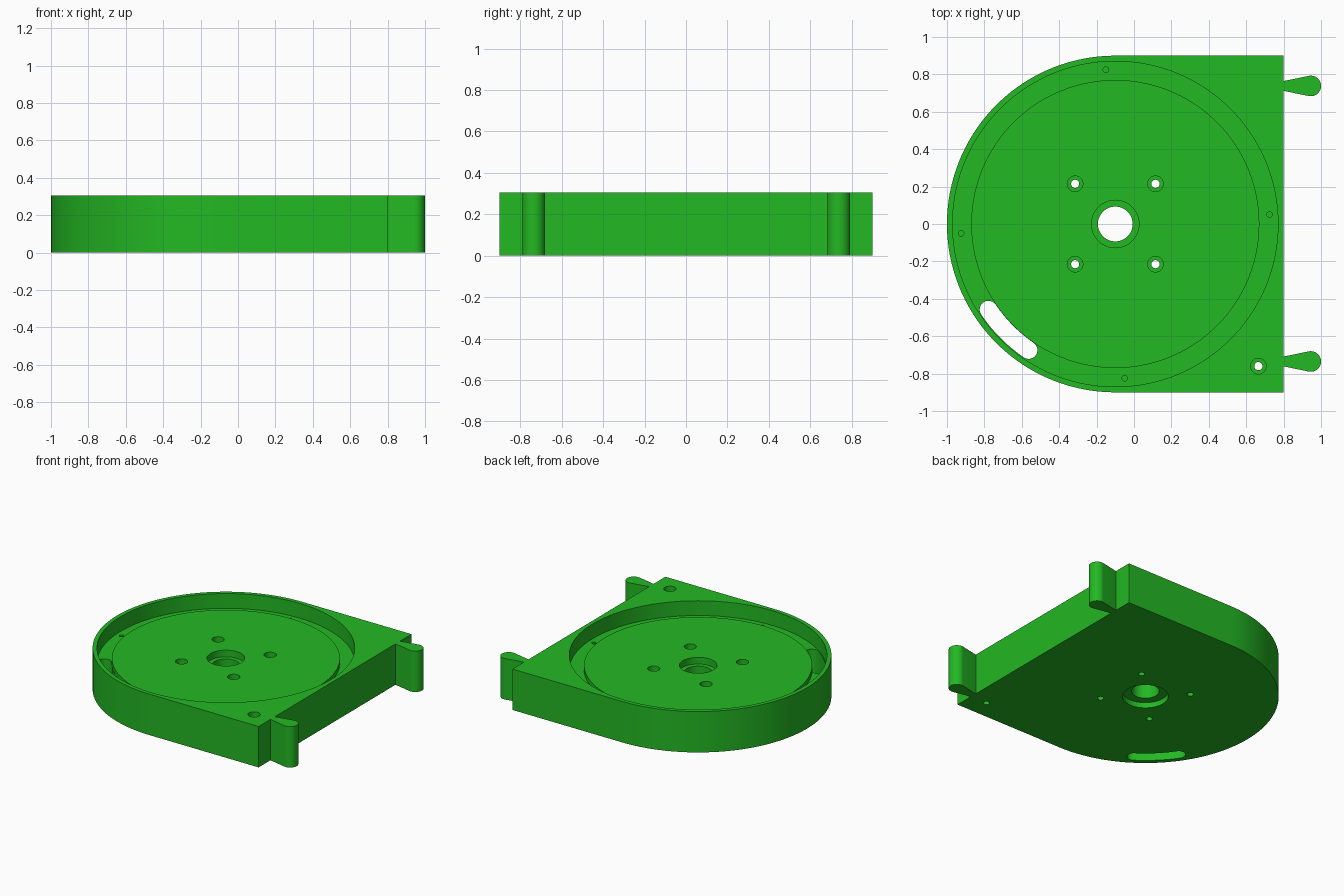
import bpy, bmesh, math

if "Cube" in bpy.data.objects:
    bpy.data.objects.remove(bpy.data.objects["Cube"])

H = 0.305            # overall height
CX = -0.10           # centre of the round housing
FLOOR, DECK = 0.195, 0.23   # groove floor and raised deck heights

green = bpy.data.materials.new("bright_green")
green.diffuse_color = (0.017, 0.48, 0.017, 1)
green.use_nodes = True
green.node_tree.nodes["Principled BSDF"].inputs["Base Color"].default_value = green.diffuse_color


def prism(name, pts, z0, z1):
    """Extrude a counter-clockwise outline from z0 to z1."""
    bm = bmesh.new()
    face = bm.faces.new([bm.verts.new((x, y, z0)) for x, y in pts])
    top = bmesh.ops.extrude_face_region(bm, geom=[face])["geom"]
    bmesh.ops.translate(bm, vec=(0, 0, z1 - z0),
                        verts=[v for v in top if isinstance(v, bmesh.types.BMVert)])
    bmesh.ops.recalc_face_normals(bm, faces=bm.faces)
    mesh = bpy.data.meshes.new(name)
    bm.to_mesh(mesh)
    bm.free()
    mesh.materials.append(green)
    ob = bpy.data.objects.new(name, mesh)
    bpy.context.collection.objects.link(ob)
    return ob


def arc(cx, cy, r, a0, a1, n):
    """Points on an arc, angles in degrees, both ends included."""
    angles = [math.radians(a0 + (a1 - a0) * i / n) for i in range(n + 1)]
    return [(cx + r * math.cos(a), cy + r * math.sin(a)) for a in angles]


def disc(name, x, y, r, z0, z1, n=32):
    return prism(name, arc(x, y, r, 0, 360, n)[:-1], z0, z1)


def combine(target, tool, operation="DIFFERENCE"):
    """Apply a boolean and remove the tool."""
    mod = target.modifiers.new("bool", "BOOLEAN")
    mod.operation, mod.solver, mod.object = operation, "EXACT", tool
    bpy.context.view_layer.objects.active = target
    bpy.ops.object.modifier_apply(modifier=mod.name)
    bpy.data.objects.remove(tool, do_unlink=True)


# Housing: half round on the left, square on the right
housing = prism("housing", arc(CX, 0, 0.9, 90, 270, 80) + [(0.8, -0.9), (0.8, 0.9)], 0, H)

# Round pocket with a raised deck, leaving a groove around it
combine(housing, disc("pocket", CX, 0, 0.87, FLOOR, H + 0.1, 144))
combine(housing, disc("deck", CX, 0, 0.77, 0.1, DECK, 144), "UNION")

# Central bore with a counterbore on both sides
combine(housing, disc("bore", CX, 0, 0.093, -0.1, 0.5, 48))
combine(housing, disc("upper_counterbore", CX, 0, 0.127, DECK - 0.05, 0.5, 48))
combine(housing, disc("lower_counterbore", CX, 0, 0.155, -0.1, 0.04, 48))

# Counterbored screw holes: four around the bore, one in the corner
screws = [(CX + sx * 0.215, sy * 0.215, DECK) for sx in (-1, 1) for sy in (-1, 1)]
for x, y, top in screws + [(0.665, -0.76, H)]:
    combine(housing, disc("screw_hole", x, y, 0.022, -0.1, 0.5, 24))
    combine(housing, disc("screw_head", x, y, 0.042, top - 0.08, 0.5, 24))

# Small blind holes in the groove, a quarter turn apart
for k in range(4):
    a = math.radians(93.5 + 90 * k)
    combine(housing, disc("pin_hole", CX + 0.826 * math.cos(a), 0.826 * math.sin(a),
                          0.015, FLOOR - 0.06, 0.5, 16))

# Curved slot through the groove floor
R, W, A0, A1 = 0.818, 0.047, 214, 235.5
ends = [(CX + R * math.cos(math.radians(a)), R * math.sin(math.radians(a))) for a in (A0, A1)]
slot = (arc(CX, 0, R + W, A0, A1, 16)
        + arc(*ends[1], W, A1, A1 + 180, 12)[1:]
        + arc(CX, 0, R - W, A1, A0, 16)[1:]
        + arc(*ends[0], W, A0 + 180, A0 + 360, 12)[1:-1])
combine(housing, prism("slot", slot, -0.1, 0.5))

# Teardrop lugs on the flat side
for side, y in (("front", -0.735), ("back", 0.738)):
    outline = [(0.78, y + 0.022), (0.78, y - 0.022)] + arc(0.945, y, 0.055, -102, 102, 28)
    combine(housing, prism(side + "_lug", outline, 0, H), "UNION")

# Smooth the round walls, keep the edges crisp
bpy.ops.object.select_all(action="DESELECT")
housing.select_set(True)
bpy.context.view_layer.objects.active = housing
bpy.ops.object.shade_smooth_by_angle(angle=math.radians(30))
